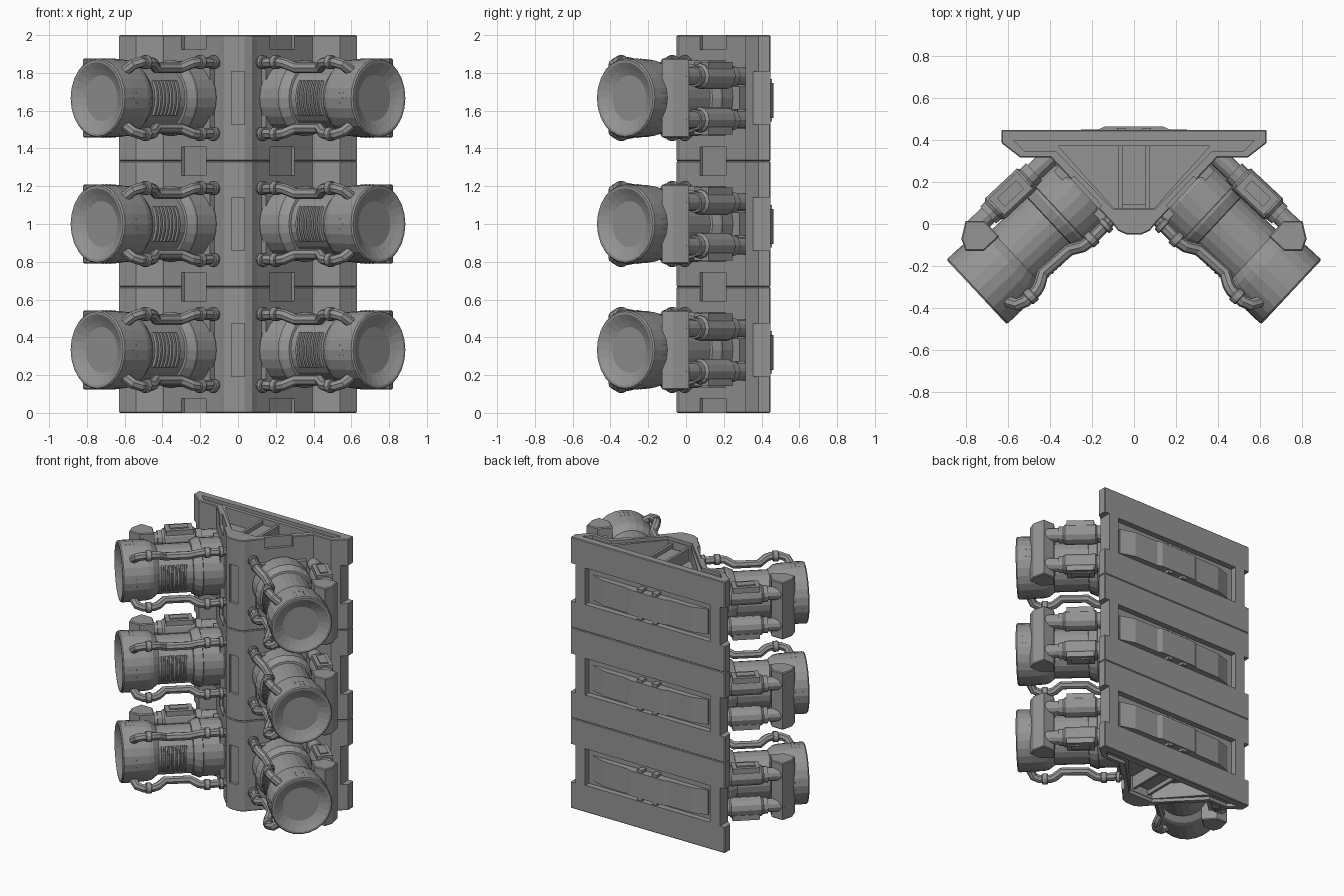
import bpy, bmesh, math
from mathutils import Matrix, Vector

if "Cube" in bpy.data.objects:
    bpy.data.objects.remove(bpy.data.objects["Cube"])

ROWS = [1/3, 1.0, 5/3]
H = 1/3
# thruster frame: local x = thrust axis, local y = outward/back, local z = up
FRAME = Matrix(((0.73, 0.683, 0, 0.251), (-0.683, 0.73, 0, 0.141), (0, 0, 1, 0), (0, 0, 0, 1)))
GREY = bpy.data.materials.new("dark_grey")
GREY.diffuse_color = (0.3, 0.3, 0.3, 1)
GREY.use_nodes = True
GREY.node_tree.nodes["Principled BSDF"].inputs["Base Color"].default_value = GREY.diffuse_color


def finish(name, bm, matrix=None):
    if matrix:
        bm.transform(matrix)
    bmesh.ops.remove_doubles(bm, verts=bm.verts, dist=1e-5)
    bmesh.ops.recalc_face_normals(bm, faces=bm.faces)
    me = bpy.data.meshes.new(name)
    bm.to_mesh(me)
    bm.free()
    me.materials.append(GREY)
    ob = bpy.data.objects.new(name, me)
    bpy.context.collection.objects.link(ob)
    return ob


def repeat(ob, mirror=True):
    """Place the part on all three rows, mirrored across x."""
    if mirror:
        ob.modifiers.new("mirror", 'MIRROR')
    for i, z in enumerate(ROWS):
        o = ob.copy() if i else ob
        if i:
            bpy.context.collection.objects.link(o)
        o.location.z = z


def prism(bm, pts, z0, z1):
    lo = [bm.verts.new((x, y, z0)) for x, y in pts]
    hi = [bm.verts.new((x, y, z1)) for x, y in pts]
    bm.faces.new(lo[::-1])
    bm.faces.new(hi)
    for i in range(len(pts)):
        j = (i + 1) % len(pts)
        bm.faces.new((lo[i], lo[j], hi[j], hi[i]))


def box(bm, x0, x1, y0, y1, z0, z1):
    prism(bm, [(x0, y0), (x1, y0), (x1, y1), (x0, y1)], z0, z1)


def lathe(bm, prof, n=24, y=0, z=0, a0=0.0, a1=2 * math.pi):
    """Turn (axis position, radius) points around the local x axis."""
    rings = []
    for k in range(n + 1):
        a = a0 + (a1 - a0) * k / n
        rings.append([bm.verts.new((s, y + r * math.cos(a), z + r * math.sin(a))) for s, r in prof])
    for p, q in zip(rings, rings[1:]):
        for i in range(len(prof) - 1):
            bm.faces.new((p[i], p[i + 1], q[i + 1], q[i]))


def sym(half):
    return half + [(-x, y) for x, y in reversed(half)]


# --- column segment with its cut-outs ---
bm = bmesh.new()
prism(bm, sym([(0.63, 0.447), (0.63, 0.385), (0.54, 0.315), (0.395, 0.315),
               (0.10, 0.0), (0.075, -0.032), (0.035, -0.05)]), -H, H)
segment = finish("column_segment", bm)
bev = segment.modifiers.new("bevel", 'BEVEL')
bev.width, bev.segments = 0.005, 1
bev.limit_method, bev.angle_limit = 'ANGLE', math.radians(60)
cutters = []


def cut(build, matrix=None):
    b = bmesh.new()
    build(b)
    c = finish("cutter", b, matrix)
    c.hide_render = True
    m = segment.modifiers.new("cut", 'BOOLEAN')
    m.operation, m.solver, m.object = 'DIFFERENCE', 'EXACT', c
    cutters.append(c)


cut(lambda b: box(b, -0.035, 0.035, -0.08, -0.03, -0.14, 0.14))        # nose slot
cut(lambda b: box(b, -0.51, 0.51, 0.405, 0.5, -0.135, 0.135))          # rear panel
flare = sym([(0.57, 0.396), (0.52, 0.345), (0.37, 0.345), (0.10, 0.07)])
trough = sym([(0.36, 0.37), (0.095, 0.075)])
for e in (-1, 1):
    cut(lambda b: box(b, e * 0.625 - 0.035, e * 0.625 + 0.035, 0.345, 0.5, -0.141, 0.141))  # side notch
    z0, z1, z2 = sorted((e * 0.31, e * 0.4)), sorted((e * 0.2, e * 0.41)), sorted((e * 0.258, e * 0.42))
    cut(lambda b: prism(b, flare, *z0))
    cut(lambda b: prism(b, trough, *z1))
    for s in (-1, 1):                                                   # pockets in the angled faces
        cut(lambda b: box(b, -0.03, 0.06, -0.095, 0.095, *z2),
            Matrix.Diagonal((s, 1, 1, 1)) @ FRAME @ Matrix.Translation((-0.005, -0.01, 0)))
deps = bpy.context.evaluated_depsgraph_get()
mesh = bpy.data.meshes.new_from_object(segment.evaluated_get(deps))
segment.modifiers.clear()
segment.data = mesh
mesh.materials.clear()
mesh.materials.append(GREY)
for c in cutters:
    bpy.data.objects.remove(c)
repeat(segment, mirror=False)

# ribs inside the end troughs
bm = bmesh.new()
for z0, z1 in ((0.04, 0.16), (1.84, 1.96)):
    box(bm, -0.075, -0.055, 0.06, 0.385, z0, z1)
    box(bm, 0.055, 0.075, 0.06, 0.385, z0, z1)
    box(bm, -0.06, 0.06, 0.09, 0.385, z0 + 0.03, z1 - 0.03)
finish("end_ribs", bm)

# raised bar in the rear panel
bm = bmesh.new()
prism(bm, sym([(0.47, 0.39), (0.47, 0.412), (0.36, 0.446), (0.17, 0.449), (0.14, 0.462)]), -0.105, 0.08)
for x in (-0.06, 0.06):
    box(bm, x - 0.02, x + 0.02, 0.39, 0.455, -0.125, 0.10)
repeat(finish("rear_bar", bm), mirror=False)

# --- thruster body: base, neck and shallow dished bell in one turned profile ---
bm = bmesh.new()
lathe(bm, [(-0.03, 0), (-0.03, 0.175), (0.0, 0.195), (0.135, 0.195), (0.20, 0.168), (0.43, 0.168),
           (0.47, 0.198), (0.50, 0.205), (0.61, 0.21), (0.672, 0.21), (0.68, 0.203), (0.68, 0.19),
           (0.66, 0.155), (0.645, 0.122), (0.645, 0)])
repeat(finish("thruster", bm, FRAME))

# tapered clamp over the shoulder, and the mounting plate
bm = bmesh.new()
lathe(bm, [(0.13, 0.19), (0.135, 0.202), (0.15, 0.202), (0.195, 0.182), (0.2, 0.16)])
box(bm, -0.03, 0.02, -0.17, 0.17, -0.16, 0.16)
# small stud clusters on the bell
for k in range(4):
    for i in range(-1, 2):
        a = math.pi / 2 * (k + 0.5) + math.pi / 4 + i * 0.13
        for s in (0.585, 0.61, 0.635):
            bmesh.ops.create_cube(bm, size=0.005, matrix=Matrix.Translation(
                (s, 0.208 * math.cos(a), 0.208 * math.sin(a))))
repeat(finish("thruster_fittings", bm, FRAME))

# cooling ribs on the inner side of the neck
bm = bmesh.new()
for k in range(7):
    s = 0.25 + k * 0.026
    lathe(bm, [(s - 0.011, 0.16), (s - 0.006, 0.182), (s + 0.006, 0.182), (s + 0.011, 0.16)],
          n=8, a0=math.pi - 0.55, a1=math.pi + 0.55)
repeat(finish("cooling_ribs", bm, FRAME))

# feed pipes above and below
curve = bpy.data.curves.new("pipe_path", 'CURVE')
curve.dimensions, curve.bevel_depth, curve.bevel_resolution = '3D', 0.029, 2
path = [(-0.03, -0.185, 0.185), (0.13, -0.19, 0.19), (0.165, -0.185, 0.185), (0.22, -0.155, 0.16),
        (0.39, -0.15, 0.16), (0.44, -0.18, 0.185), (0.47, -0.19, 0.19), (0.54, -0.19, 0.19),
        (0.58, -0.175, 0.178), (0.605, -0.13, 0.14)]
for e in (-1, 1):
    sp = curve.splines.new('POLY')
    sp.points.add(len(path) - 1)
    for p, (s, v, z) in zip(sp.points, path):
        p.co = (*(FRAME @ Vector((s, v, z * e))), 1)
tmp = bpy.data.objects.new("pipe_path", curve)
bpy.context.collection.objects.link(tmp)
pipe_mesh = bpy.data.meshes.new_from_object(tmp.evaluated_get(bpy.context.evaluated_depsgraph_get()))
bpy.data.objects.remove(tmp)
pipe_mesh.materials.clear()
pipe_mesh.materials.append(GREY)
for poly in pipe_mesh.polygons:
    poly.use_smooth = False
    poly.material_index = 0
pipes = bpy.data.objects.new("feed_pipes", pipe_mesh)
bpy.context.collection.objects.link(pipes)
repeat(pipes)

# pipe collars
bm = bmesh.new()
for e in (-1, 1):
    for s0, s1 in ((0.0, 0.03), (0.09, 0.13), (0.485, 0.525)):
        lathe(bm, [(s0, 0), (s0, 0.033), (s0 + 0.005, 0.037), (s1 - 0.005, 0.037), (s1, 0.033), (s1, 0)],
              n=12, y=-0.19, z=e * 0.19)
repeat(finish("pipe_collars", bm, FRAME))

# paired pistons on the outer side, each with a flat cover
bm = bmesh.new()
for e in (-1, 1):
    lathe(bm, [(-0.06, 0), (-0.06, 0.046), (0.09, 0.046), (0.09, 0.056), (0.13, 0.056), (0.14, 0.068),
               (0.345, 0.068), (0.36, 0.056), (0.39, 0.056), (0.39, 0.046), (0.50, 0.046), (0.50, 0)],
          n=12, y=0.23, z=e * 0.115)
    z0, z1 = sorted((e * 0.13, e * 0.192))
    box(bm, 0.15, 0.335, 0.178, 0.285, z0, z1)
    z0, z1 = sorted((e * 0.13, e * 0.2))
    box(bm, 0.18, 0.305, 0.205, 0.26, z0, z1)
box(bm, -0.05, 0.05, 0.15, 0.24, -0.06, 0.06)
repeat(finish("pistons", bm, FRAME))

# bracket holding the pistons to the bell
bm = bmesh.new()
prism(bm, [(0.82, -0.07), (0.80, 0.015), (0.71, 0.015), (0.64, -0.06), (0.714, -0.128), (0.80, -0.128)], -0.21, 0.21)
bmesh.ops.bevel(bm, geom=[e for e in bm.edges if abs(e.verts[0].co.z - e.verts[1].co.z) < 1e-4],
                offset=0.006, segments=1, affect='EDGES')
repeat(finish("piston_bracket", bm))
